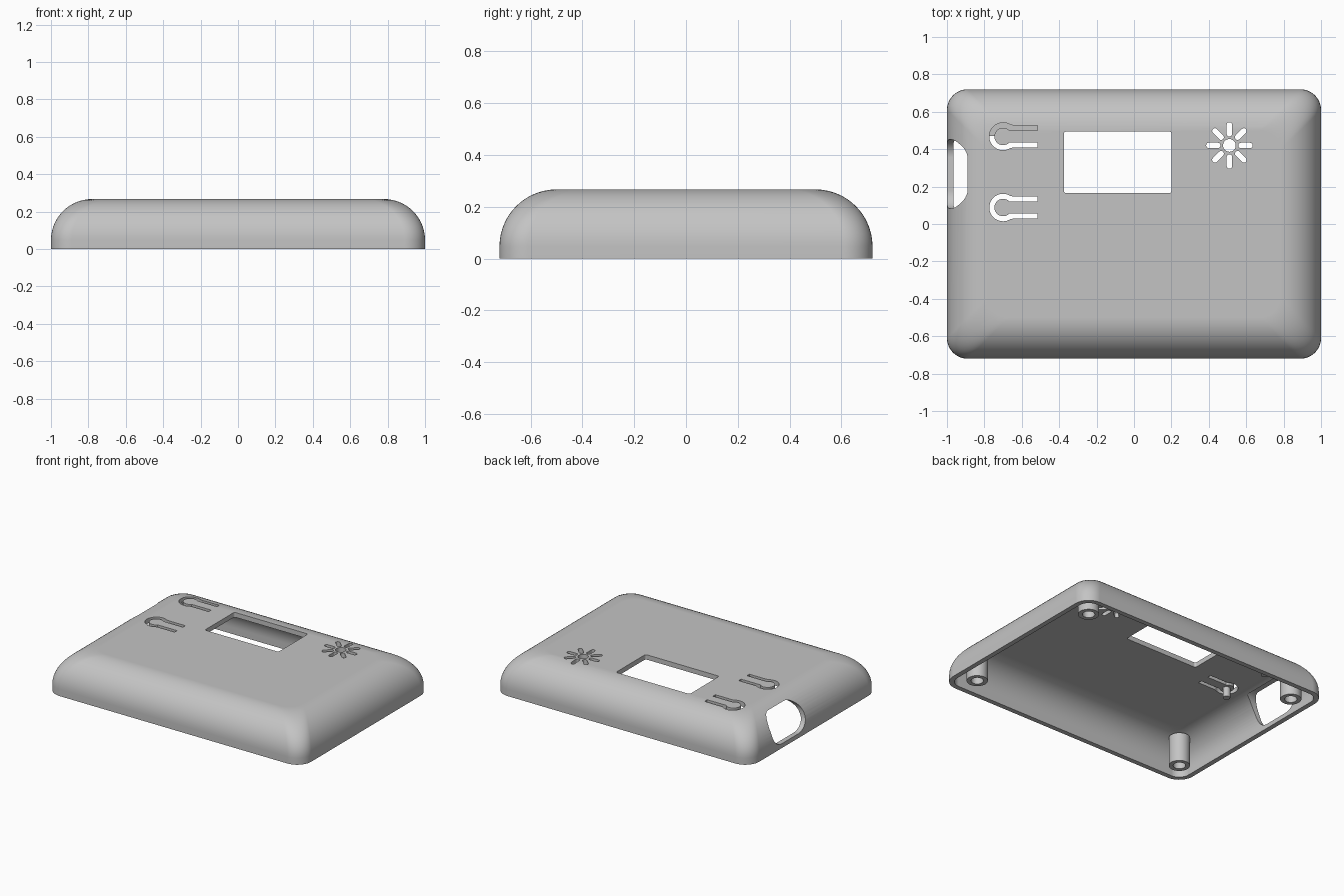
import bpy, bmesh
from math import sin, cos, pi, radians

cube = bpy.data.objects.get("Cube")
if cube:
    bpy.data.objects.remove(cube, do_unlink=True)

grey = bpy.data.materials.new("light_grey_plastic")
grey.use_nodes = True
COLOR = (0.55, 0.55, 0.55, 1)
grey.diffuse_color = COLOR
grey.node_tree.nodes["Principled BSDF"].inputs["Base Color"].default_value = COLOR

LENGTH, WIDTH, HEIGHT = 2.0, 1.44, 0.267
WALL, FILLET, CORNER = 0.034, 0.22, 0.11
CEILING = HEIGHT - WALL


def finish(name, bm):
    bmesh.ops.recalc_face_normals(bm, faces=bm.faces)
    mesh = bpy.data.meshes.new(name)
    bm.to_mesh(mesh)
    bm.free()
    mesh.materials.append(grey)
    obj = bpy.data.objects.new(name, mesh)
    bpy.context.collection.objects.link(obj)
    return obj


def activate(obj):
    bpy.ops.object.select_all(action='DESELECT')
    obj.select_set(True)
    bpy.context.view_layer.objects.active = obj


def smooth(obj):
    activate(obj)
    bpy.ops.object.shade_smooth_by_angle(angle=radians(32))


def rounded_rect(hx, hy, r, steps=10):
    pts = []
    for i, (sx, sy) in enumerate(((1, 1), (-1, 1), (-1, -1), (1, -1))):
        for k in range(steps + 1):
            a = (i + k / steps) * pi / 2
            pts.append((sx * (hx - r) + r * cos(a), sy * (hy - r) + r * sin(a)))
    return pts


def bridge(bm, a, b):
    n = len(a)
    for i in range(n):
        bm.faces.new((a[i], a[(i + 1) % n], b[(i + 1) % n], b[i]))


def dome(bm, inset, steps=14):
    """Rounded dome skin set in from the outside; returns its base ring."""
    r = FILLET - inset
    base = HEIGHT - FILLET
    levels = [(0, 0)] + [(r * (1 - cos(a)), base + r * sin(a))
                         for a in (k * pi / 2 / steps for k in range(steps + 1))]
    rings = []
    for d, z in levels:
        outline = rounded_rect(LENGTH / 2 - inset - d, WIDTH / 2 - inset - d,
                               CORNER - inset)
        rings.append([bm.verts.new((x, y, z)) for x, y in outline])
    for a, b in zip(rings, rings[1:]):
        bridge(bm, a, b)
    bm.faces.new(rings[-1])
    return rings[0]


def prism(outline, lo, hi, axis='Z'):
    bm = bmesh.new()
    ends = []
    for h in (lo, hi):
        ends.append([bm.verts.new((u, v, h) if axis == 'Z' else (h, u, v))
                     for u, v in outline])
        bm.faces.new(ends[-1])
    bridge(bm, *ends)
    return finish("cutter", bm)


def moved(outline, cx, cy, turn=0):
    c, s = cos(turn), sin(turn)
    return [(cx + x * c - y * s, cy + x * s + y * c) for x, y in outline]


def circle(r, n=32):
    return [(r * cos(i * 2 * pi / n), r * sin(i * 2 * pi / n)) for i in range(n)]


def cut(target, cutter):
    activate(target)
    mod = target.modifiers.new("cut", 'BOOLEAN')
    mod.operation, mod.solver, mod.object = 'DIFFERENCE', 'EXACT', cutter
    bpy.ops.object.modifier_apply(modifier=mod.name)
    bpy.data.objects.remove(cutter, do_unlink=True)


def half_keyhole(side, end_angle):
    """Ribbon along one arm and half of the ring of a flexible button."""
    half, ring, arm = 0.0135, 0.06, 0.046
    outer = [(0.185, arm + half), (0.053, arm + half)]
    inner = [(0.185, arm - half), (0.033, arm - half)]
    for k in range(17):
        a = radians(57 + (end_angle - 57) * k / 16)
        outer.append(((ring + half) * cos(a), (ring + half) * sin(a)))
        inner.append(((ring - half) * cos(a), (ring - half) * sin(a)))
    return [(x, side * y) for x, y in outer + inner[::-1]]


# Hollow case shell, open underneath
bm = bmesh.new()
bridge(bm, dome(bm, 0), dome(bm, WALL))
shell = finish("case_shell", bm)

# Display window
TOP = HEIGHT + 0.1
cut(shell, prism(moved(rounded_rect(0.288, 0.165, 0.014, 4), -0.087, 0.33), 0.15, TOP))

# Side connector opening
cut(shell, prism(moved(rounded_rect(0.185, 0.103, 0.095, 12), 0.267, 0.134),
                 -1.1, -0.84, 'X'))

# Sound grille: hub hole with eight radial slots
GRILLE = (0.51, 0.42)
cut(shell, prism(moved(circle(0.034), *GRILLE), 0.15, TOP))
for i in range(8):
    slot = moved(rounded_rect(0.038, 0.0145, 0.0135, 5), 0.086, 0)
    cut(shell, prism(moved(slot, *GRILLE, i * pi / 4), 0.15, TOP))

# Flexible buttons; the slot half nearest the back wall stays blind
BUTTONS = {"back": (-0.70, 0.468), "front": (-0.70, 0.088)}
for place, (x, y) in BUTTONS.items():
    upper_floor = CEILING + 0.008 if place == "back" else 0.15
    cut(shell, prism(moved(half_keyhole(1, 178), x, y), upper_floor, TOP))
    cut(shell, prism(moved(half_keyhole(-1, 183), x, y), 0.15, TOP))
smooth(shell)
shell.modifiers.new("even_shading", 'WEIGHTED_NORMAL').keep_sharp = True

# Plunger pins under the buttons
for place, (x, y) in BUTTONS.items():
    pin = prism(moved(circle(0.024, 20), x, y), CEILING - 0.07, CEILING + 0.01)
    pin.name = place + "_button_pin"
    smooth(pin)

# Hollow screw posts in the four corners
for sx, side in ((1, "left"), (-1, "right")):
    for sy, end in ((-1, "front"), (1, "back")):
        bm = bmesh.new()
        rings = [[bm.verts.new((x, y, z)) for x, y in
                  moved(circle(r), sx * 0.845, sy * 0.555)]
                 for r, z in ((0.068, 0.0), (0.068, 0.205), (0.04, 0.205), (0.04, 0.0))]
        for i in range(4):
            bridge(bm, rings[i], rings[(i + 1) % 4])
        smooth(finish(f"{end}_{side}_screw_post", bm))
